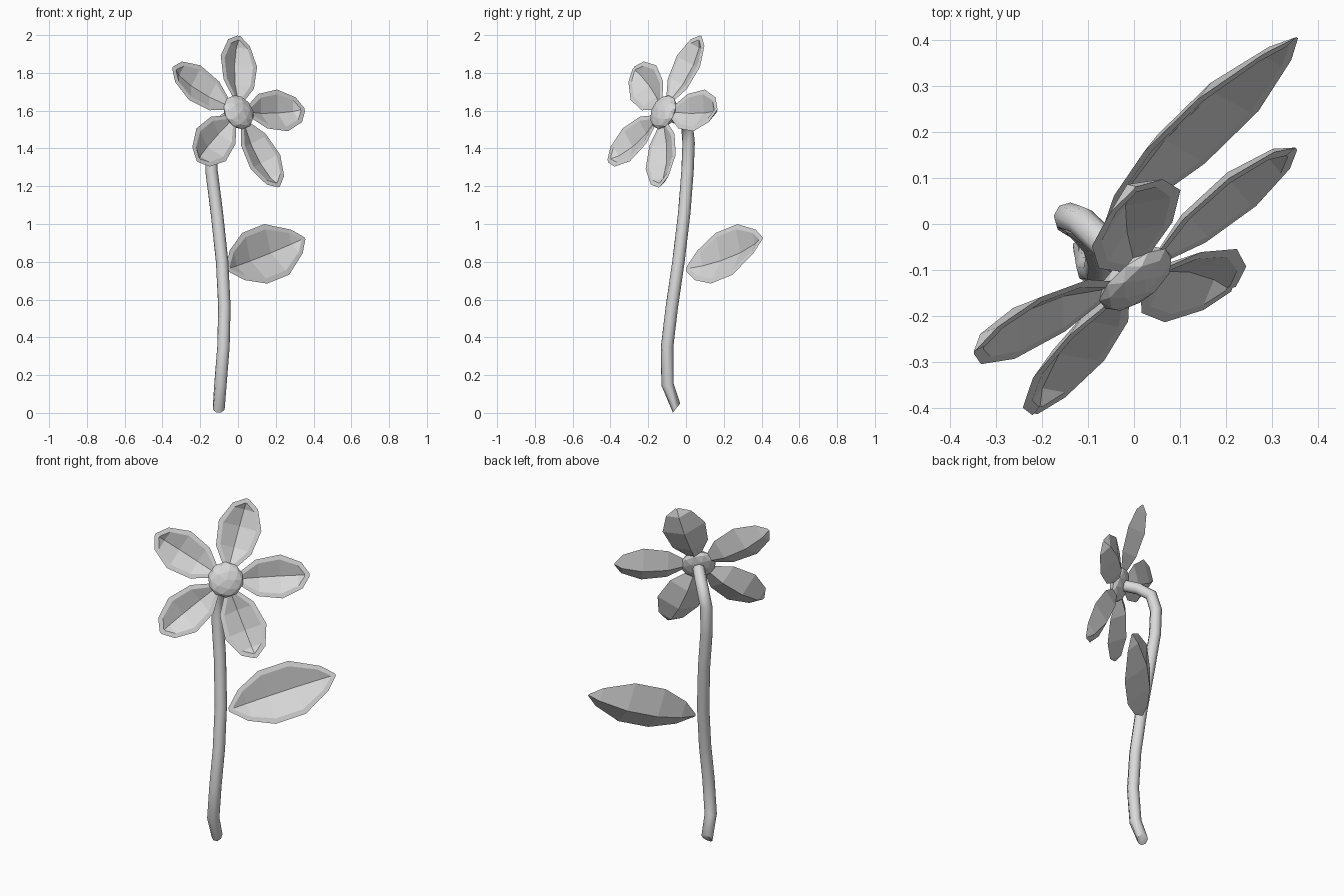
import bpy, bmesh, math
from mathutils import Vector, Matrix

if "Cube" in bpy.data.objects:
    bpy.data.objects.remove(bpy.data.objects["Cube"])

# One flat grey for everything
grey = bpy.data.materials.new("plain_grey")
grey.diffuse_color = (0.7, 0.7, 0.7, 1)
grey.use_nodes = True
grey.node_tree.nodes["Principled BSDF"].inputs["Base Color"].default_value = grey.diffuse_color

# Shared frame: blossom and leaf face the same way
N = Vector((0.577, -0.735, 0.355)).normalized()
R = Vector((-N.y, N.x, 0)).normalized()
U = N.cross(R)
CENTRE = Vector((0.0, -0.115, 1.59))


def finish(name, bm, smooth=False):
    bmesh.ops.remove_doubles(bm, verts=bm.verts, dist=0.0005)
    bmesh.ops.recalc_face_normals(bm, faces=bm.faces)
    mesh = bpy.data.meshes.new(name)
    bm.to_mesh(mesh)
    bm.free()
    mesh.materials.append(grey)
    ob = bpy.data.objects.new(name, mesh)
    bpy.context.collection.objects.link(ob)
    if smooth:
        bpy.ops.object.select_all(action='DESELECT')
        ob.select_set(True)
        bpy.context.view_layer.objects.active = ob
        bpy.ops.object.shade_smooth_by_angle(angle=math.radians(62))
    return ob


def blade(name, origin, degrees, profile, rim, hollow, ridge):
    """Cupped blade: flat rim, creased hollow in front, ridged back."""
    ang = math.radians(degrees)
    along = R * math.cos(ang) + U * math.sin(ang)
    side = N.cross(along)
    start, end = profile[0][0], profile[-1][0]
    mid, half = (start + end) / 2, (end - start) / 2
    wide = max(h for _, h in profile)
    bm = bmesh.new()
    rows = []
    for d, h in profile:
        di = mid + (d - mid) * (1 - rim / half)
        hi = h * (1 - rim / wide)
        k = h / wide
        section = [(d, h, 0), (di, hi, 0), (di, 0, -hollow * k),
                   (di, -hi, 0), (d, -h, 0), (d, 0, -ridge * k)]
        rows.append([bm.verts.new(origin + along * a + side * s + N * n)
                     for a, s, n in section])
    for a, b in zip(rows, rows[1:]):
        for i in range(6):
            j = (i + 1) % 6
            bm.faces.new((a[i], a[j], b[j], b[i]))
    # close the rim and back at both ends
    for row in (rows[0], rows[-1]):
        bm.faces.new(row)
    return finish(name, bm)


# Five petals
petal_profile = [(0.06, 0.025), (0.165, 0.098), (0.30, 0.118),
                 (0.41, 0.07), (0.45, 0.008)]
for i in range(5):
    blade(f"petal_{i + 1}", CENTRE + N * 0.005, 2 + 72 * i,
          petal_profile, 0.026, 0.04, 0.058)

# Leaf
leaf_profile = [(0.0, 0.01), (0.08, 0.088), (0.215, 0.15),
                (0.385, 0.15), (0.54, 0.07), (0.602, 0.006)]
blade("leaf", Vector((-0.06, 0.0, 0.76)), 17, leaf_profile, 0.028, 0.045, 0.066)

# Faceted blossom centre
bm = bmesh.new()
frame = Matrix((R, U, N)).transposed().to_4x4()
bmesh.ops.create_icosphere(
    bm, subdivisions=2, radius=0.096,
    matrix=Matrix.Translation(CENTRE + N * 0.005) @ frame @ Matrix.Diagonal((1, 1, 0.42, 1)))
finish("flower_centre", bm)

# Stem: bent tube that curls forward into the blossom
path = [Vector(p) for p in (
    (-0.102, -0.05, 0.026), (-0.093, -0.098, 0.15), (-0.077, -0.1, 0.35),
    (-0.072, -0.075, 0.56), (-0.084, -0.04, 0.8), (-0.112, -0.009, 1.06),
    (-0.14, 0.008, 1.28), (-0.142, 0.014, 1.43), (-0.115, 0.006, 1.515),
    (-0.065, -0.042, 1.558), (-0.012, -0.1, 1.583))]
SIDES, RADIUS = 8, 0.033
bm = bmesh.new()
rings = []
for i, p in enumerate(path):
    t = (path[min(i + 1, len(path) - 1)] - path[max(i - 1, 0)]).normalized()
    if i == 0:
        t = Vector((0, -0.78, 0.62)).normalized()  # slanted cut at the foot
    a = (R - t * t.dot(R)).normalized()
    b = t.cross(a)
    rings.append([bm.verts.new(p + RADIUS * (a * math.cos(w) + b * math.sin(w)))
                  for w in (2 * math.pi * k / SIDES for k in range(SIDES))])
for lo, hi in zip(rings, rings[1:]):
    for k in range(SIDES):
        j = (k + 1) % SIDES
        bm.faces.new((lo[k], lo[j], hi[j], hi[k]))
bm.faces.new(rings[0])
bm.faces.new(rings[-1])
finish("stem", bm, smooth=True)
